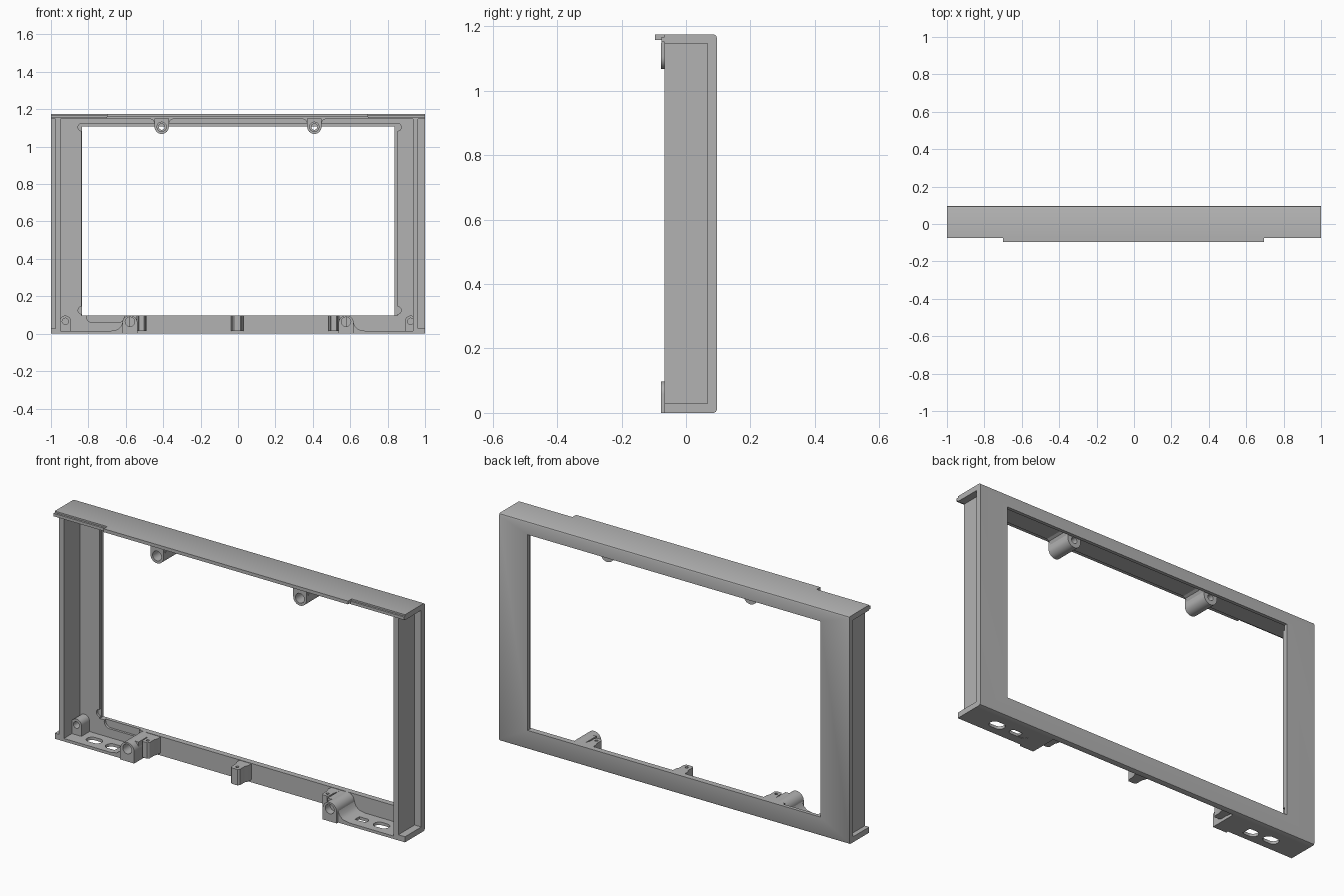
import bpy
import bmesh
from math import sin, cos, pi

cube = bpy.data.objects.get("Cube")
if cube:
    bpy.data.objects.remove(cube)

grey = bpy.data.materials.new("plain_grey")
grey.use_nodes = True
colour = (0.45, 0.45, 0.45, 1)
grey.diffuse_color = colour
grey.node_tree.nodes["Principled BSDF"].inputs["Base Color"].default_value = colour


def prism(name, points, axis, start, end):
    """Extrude a 2D profile along an axis; the profile uses the other two axes in order."""
    k = "xyz".index(axis)

    def place(p, d):
        co = list(p)
        co.insert(k, d)
        return co

    bm = bmesh.new()
    face = bm.faces.new([bm.verts.new(place(p, start)) for p in points])
    grown = bmesh.ops.extrude_face_region(bm, geom=[face])
    for v in grown["geom"]:
        if isinstance(v, bmesh.types.BMVert):
            v.co[k] = end
    bmesh.ops.recalc_face_normals(bm, faces=bm.faces)
    mesh = bpy.data.meshes.new(name)
    bm.to_mesh(mesh)
    bm.free()
    mesh.materials.append(grey)
    obj = bpy.data.objects.new(name, mesh)
    bpy.context.collection.objects.link(obj)
    return obj


def box(name, x0, x1, y0, y1, z0, z1):
    return prism(name, [(x0, y0), (x1, y0), (x1, y1), (x0, y1)], "z", z0, z1)


def slot(u, v, r, half=0.0, n=24):
    """Circle, or a rounded slot lengthened along its first axis."""
    pts = []
    for i in range(n + 2):
        right = i <= n // 2
        a = -pi / 2 + 2 * pi * (i if right else i - 1) / n
        pts.append((u + (half if right else -half) + r * cos(a), v + r * sin(a)))
    return pts if half else pts[:n // 2] + pts[n // 2 + 1:-1]


def arch(u, v, r, base, n=16):
    """Half-round profile whose straight sides run to the base height."""
    s = 1 if v > base else -1
    arc = [(u + r * cos(pi * i / n), v + s * r * sin(pi * i / n)) for i in range(n + 1)]
    return [(u + r, base)] + arc + [(u - r, base)]


def cut(obj, *cutters):
    for c in cutters:
        mod = obj.modifiers.new("cut", "BOOLEAN")
        mod.operation = "DIFFERENCE"
        mod.solver = "EXACT"
        mod.object = c
        bpy.context.view_layer.objects.active = obj
        bpy.ops.object.modifier_apply(modifier=mod.name)
        bpy.data.objects.remove(c)


# Back panel and top plate in one folded profile with eased rear edges
H, BACK, INNER, FRONT = 1.175, 0.096, 0.066, -0.066
shell_profile = [(FRONT, H), (BACK - .01, H), (BACK - .003, H - .003), (BACK, H - .01),
                 (BACK, .01), (BACK - .003, .003), (BACK - .01, 0), (INNER, 0),
                 (INNER, 1.147), (FRONT, 1.147)]
shell = prism("back_panel_and_top", shell_profile, "x", -1, 1)
cut(shell, box("window_cutter", -.835, .837, 0, .2, .098, 1.108))

# Shallow rebate around the window, with relief at its corners
cut(shell, box("rebate_cutter", -.836, .853, 0, INNER + .012, .0985, 1.124))
for x in (-.835, .853):
    for z in (.125, 1.104):
        cut(shell, prism("relief_cutter", slot(x, z, .02), "y", 0, INNER + .0121))
cut(shell, prism("notch_cutter", slot(-.71, .09, .03, .07), "y", 0, INNER + .0119))

# Front lips of the top plate
box("top_lip", -.7, .695, -.096, FRONT, 1.158, H)
for name, x0, x1 in (("right_top_lip", -1, -.7), ("left_top_lip", .695, 1)):
    box(name, x0, x1, -.076, FRONT, 1.152, 1.167)

# Side walls set in from the panel edges
box("right_wall", -.975, -.948, FRONT, INNER, .01, 1.15)
box("left_wall", .935, .962, FRONT, INNER, .01, 1.15)

# Corner floors with slots, outer ledges and bosses
for side, s in (("right", -1), ("left", 1)):
    xs = sorted((s, s * .54))
    floor = box(side + "_floor", *xs, FRONT, INNER + .005, 0, .015)
    cut(floor, prism("round_slot_cutter", slot(s * .82, 0, .027, .014), "z", -.1, .1))
    if s < 0:
        cut(floor, prism("slot_cutter", slot(s * .705, -.008, .027, .014), "z", -.1, .1))
    else:
        cut(floor, prism("slot_cutter", slot(s * .69, 0, .018, .034), "z", -.1, .1))
    xs = sorted((s, s * .955))
    box(side + "_floor_ledge", *xs, FRONT, INNER, 0, .029)

    # Large screw boss with a filleted foot
    x = s * .578
    boss = prism(side + "_lower_boss", arch(x, .058, .04, .0), "y", -.078, INNER + .004)
    cut(boss, prism("bore_cutter", slot(x, .064, .025), "y", -.2, .05))
    foot = [(s * .61, .002), (s * .68, .002), (s * .68, .015), (s * .645, .022),
            (s * .628, .036), (s * .618, .058), (s * .61, .058)]
    prism(side + "_boss_fillet", foot, "y", -.066, INNER)
    xs = sorted((s * .54, s * .58))
    box(side + "_boss_web", *xs, -.04, INNER, 0, .096)

    # Small corner boss
    x = s * .923
    small = prism(side + "_corner_boss", arch(x, .068, .029, .005), "y", 0, INNER + .004)
    cut(small, prism("corner_bore_cutter", slot(x, .066, .017), "y", -.1, .05))

    # Hanging boss under the top plate
    x = s * .408
    hanger = prism(side + "_upper_boss", arch(x, 1.106, .038, 1.15), "y", -.078, .06)
    cut(hanger, prism("front_bore_cutter", slot(x, 1.106, .025), "y", -.2, .02),
        prism("rear_bore_cutter", slot(x, 1.106, .016), "y", -.1, .2))
    for e in (-1, 1):
        web = [(x + e * .036, 1.148), (x + e * .06, 1.148),
               (x + e * .045, 1.14), (x + e * .037, 1.122)]
        prism(side + "_upper_fillet", web, "y", -.066, .06)

# Pillars along the bottom rail, each with a small pilot hole
for name, x, w in (("right_pillar", -.515, .027), ("middle_pillar", -.004, .034),
                   ("left_pillar", .512, .027)):
    plan = [(x - w, INNER + .004), (x - w, .04), (x - w * .75, .022), (x - w * .75, -.014),
            (x - w * .5, -.024), (x + w * .5, -.024), (x + w * .75, -.014),
            (x + w * .75, .022), (x + w, .04), (x + w, INNER + .004)]
    pillar = prism(name, plan, "z", .014, .096)
    cut(pillar, prism("pilot_cutter", slot(x, 0, .008, n=12), "z", .05, .2))

# Smooth rounds, crisp edges
for obj in bpy.context.scene.objects:
    obj.select_set(obj.type == "MESH")
    if obj.type == "MESH":
        bpy.context.view_layer.objects.active = obj
bpy.ops.object.shade_smooth_by_angle(angle=pi / 6)
